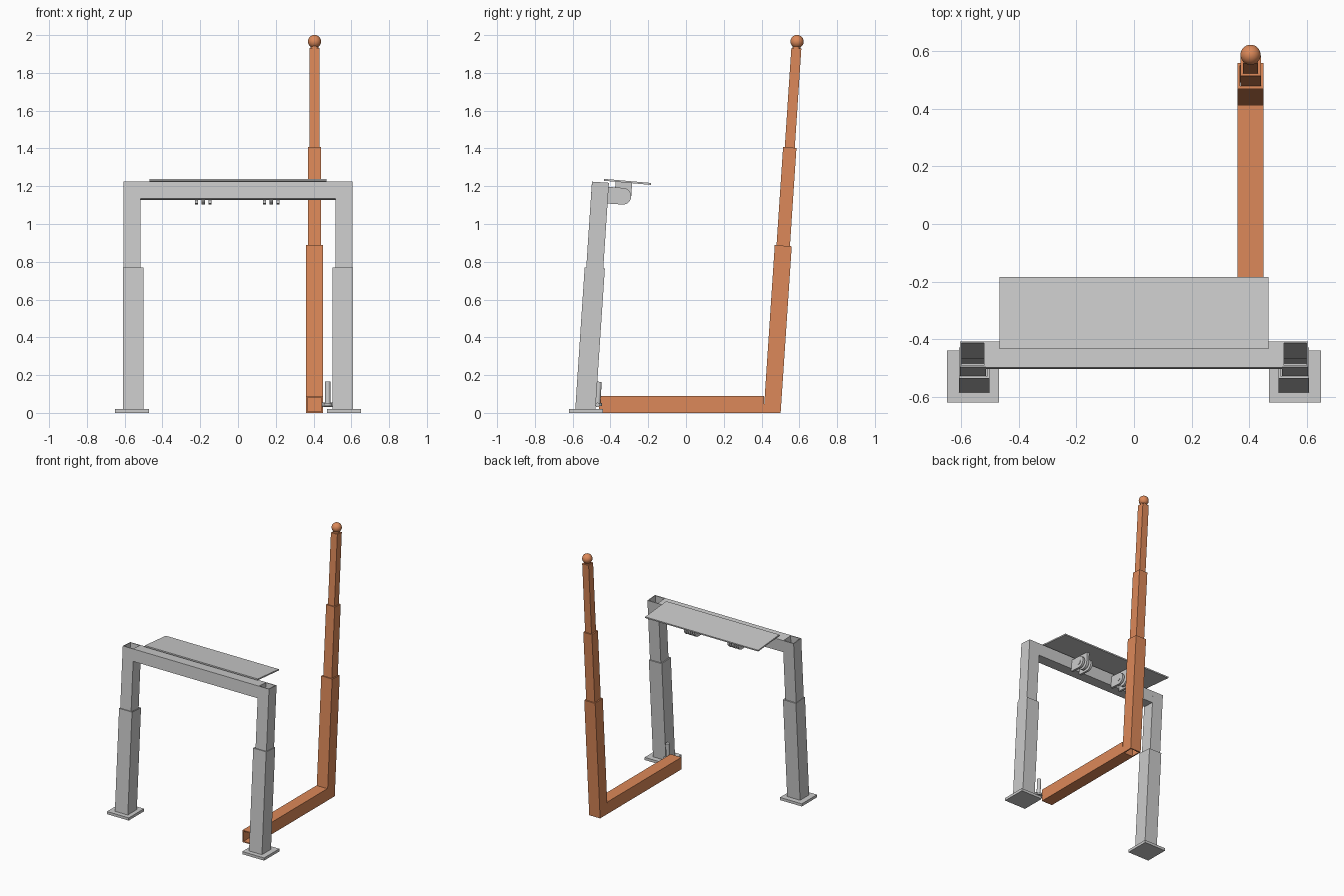
import bpy, bmesh, math
from mathutils import Matrix, Vector

if "Cube" in bpy.data.objects:
    bpy.data.objects.remove(bpy.data.objects["Cube"])

LEAN = math.radians(-3.8)
SLOPE = math.tan(-LEAN)
TILT = Matrix.Rotation(LEAN, 4, 'X')

orange = bpy.data.materials.new("orange_paint")
orange.diffuse_color = (0.72, 0.25, 0.1, 1)
orange.use_nodes = True
orange.node_tree.nodes["Principled BSDF"].inputs["Base Color"].default_value = orange.diffuse_color


def finish(name, bm, mat=None, smooth=False):
    bmesh.ops.recalc_face_normals(bm, faces=bm.faces)
    me = bpy.data.meshes.new(name)
    bm.to_mesh(me)
    bm.free()
    ob = bpy.data.objects.new(name, me)
    bpy.context.collection.objects.link(ob)
    if mat:
        me.materials.append(mat)
    if smooth:
        bpy.context.view_layer.objects.active = ob
        ob.select_set(True)
        bpy.ops.object.shade_smooth_by_angle()
        ob.select_set(False)
    return ob


def tube(name, matrix, length, w, wall, mat=None, floor=None):
    """Open square tube along local z, optionally trimmed level at its foot."""
    bm = bmesh.new()
    rings = []
    for z, half in ((0, w / 2), (length, w / 2), (length, w / 2 - wall), (0, w / 2 - wall)):
        ring = []
        for sx, sy in ((-1, -1), (1, -1), (1, 1), (-1, 1)):
            co = matrix @ Vector((sx * half, sy * half, z))
            if floor is not None and z == 0:
                co.z = floor
            ring.append(bm.verts.new(co))
        rings.append(ring)
    for a in range(4):
        r, s = rings[a], rings[(a + 1) % 4]
        for i in range(4):
            j = (i + 1) % 4
            bm.faces.new((r[i], r[j], s[j], s[i]))
    return finish(name, bm, mat)


def leaning_tube(name, x, y0, z0, z1, w, wall, mat=None, floor=None):
    m = Matrix.Translation((x, y0 + SLOPE * z0, z0)) @ TILT
    return tube(name, m, (z1 - z0) / math.cos(LEAN), w, wall, mat, floor)


def box(name, loc, size, rot=Matrix.Identity(4), mat=None):
    bm = bmesh.new()
    m = Matrix.Translation(loc) @ rot @ Matrix.Diagonal((*size, 1))
    bmesh.ops.create_cube(bm, size=1, matrix=m)
    return finish(name, bm, mat)


def cylinder(name, loc, r, depth, rot=Matrix.Identity(4), mat=None):
    bm = bmesh.new()
    bmesh.ops.create_cone(bm, cap_ends=True, segments=24, radius1=r, radius2=r,
                          depth=depth, matrix=Matrix.Translation(loc) @ rot)
    return finish(name, bm, mat, True)


def lug(name, loc, r, reach, angle, thick):
    """Round-ended hinge ear in the yz plane; angle turns it from pointing +y."""
    pts = [(-reach, r), (-reach, -r)]
    pts += [(r * math.sin(t), -r * math.cos(t)) for t in
            [math.pi * i / 16 for i in range(17)]]
    m = Matrix.Translation(loc) @ Matrix.Rotation(angle, 4, 'X')
    bm = bmesh.new()
    face = bm.faces.new([bm.verts.new(m @ Vector((-thick / 2, y, z))) for y, z in pts])
    ext = bmesh.ops.extrude_face_region(bm, geom=[face])
    bmesh.ops.translate(bm, vec=(thick, 0, 0),
                        verts=[v for v in ext['geom'] if isinstance(v, bmesh.types.BMVert)])
    return finish(name, bm, None, True)


ALONG_X = Matrix.Rotation(math.pi / 2, 4, 'Y')

# Telescoping legs with foot plates
for side, s in (("left", -1), ("right", 1)):
    box(side + "_foot_plate", (s * 0.56, -0.53, 0.01), (0.18, 0.18, 0.02))
    leaning_tube(side + "_lower_leg", s * 0.555, -0.534, 0.02, 0.767, 0.107, 0.008, floor=0.02)
    leaning_tube(side + "_upper_leg", s * 0.56, -0.534, 0.4, 1.221, 0.09, 0.006)

# Crossbar between the leg tops
tube("crossbar", Matrix.Translation((-0.515, -0.456, 1.176)) @ TILT @ ALONG_X,
     1.03, 0.09, 0.006)

# Tilting shelf
box("shelf", (0, -0.31, 1.223), (0.935, 0.25, 0.01), Matrix.Rotation(math.radians(-5), 4, 'X'))

# Hinges: outer ears on the crossbar, middle ear on the shelf, pin through all
for i, x in enumerate((-0.184, 0.176)):
    pivot = Vector((x, -0.334, 1.147))
    for k in (-1, 1):
        lug("hinge_ear", pivot + Vector((k * 0.036, 0, 0)), 0.044, 0.081, LEAN, 0.017)
    lug("shelf_ear", pivot, 0.044, 0.074, LEAN - math.pi / 2, 0.02)
    cylinder("hinge_pin", pivot, 0.018, 0.094, ALONG_X)

# Orange floor bar and telescoping mast
X = 0.405
tube("floor_bar", Matrix.Translation((X, -0.46, 0.045)) @ Matrix.Rotation(-math.pi / 2, 4, 'X'),
     0.873, 0.09, 0.008, orange)
leaning_tube("mast_lower", X, 0.456, 0.0, 0.885, 0.09, 0.009, orange, floor=0.0)
leaning_tube("mast_middle", X, 0.456, 0.75, 1.405, 0.071, 0.009, orange)
leaning_tube("mast_upper", X, 0.456, 1.25, 1.93, 0.053, 0.006, orange)
box("mast_cap", (X, 0.456 + SLOPE * 1.926, 1.926), (0.05, 0.05, 0.006), TILT, orange)
cylinder("ball_neck", (X, 0.585, 1.937), 0.022, 0.022, TILT, orange)
bm = bmesh.new()
bmesh.ops.create_uvsphere(bm, u_segments=32, v_segments=16, radius=0.035,
                          matrix=Matrix.Translation((X, 0.588, 1.966)))
finish("mast_ball", bm, orange, True)

# Locking pin and pivot joining the floor bar to the right leg
cylinder("pivot_rod", (0.475, -0.468, 0.042), 0.012, 0.062, ALONG_X)
cylinder("pivot_collar", (0.475, -0.467, 0.045), 0.023, 0.016)
cylinder("lock_pin", (0.475, -0.464, 0.105), 0.014, 0.12, TILT)
